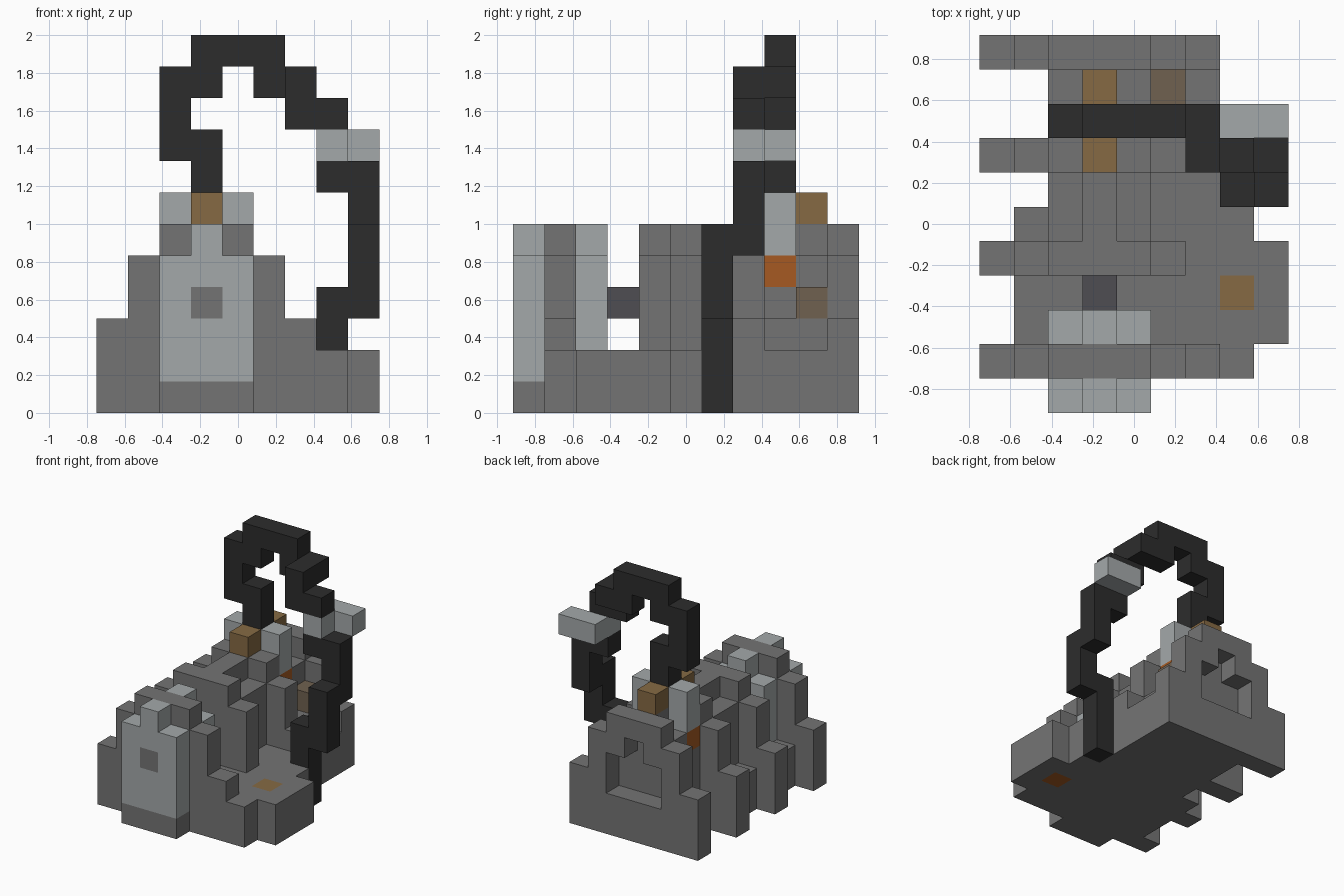
import bpy
import bmesh
from mathutils import Vector

old = bpy.data.objects.get("Cube")
if old:
    bpy.data.objects.remove(old, do_unlink=True)

U = 1 / 6                                   # block size
ORIGIN = Vector((-0.75, -11 / 12, 0))
cells = {}                                  # block position -> part name
part_colour = {}


def material(name, rgb):
    lin = [((c / 255 + 0.055) / 1.055) ** 2.4 for c in rgb] + [1]
    m = bpy.data.materials.new(name)
    m.use_nodes = True
    m.diffuse_color = lin
    m.node_tree.nodes["Principled BSDF"].inputs["Base Color"].default_value = lin
    return m


stone = material("stone grey", (116, 116, 116))
silver = material("light silver", (164, 169, 170))
black = material("black cable", (44, 44, 44))
bronze = material("bronze", (134, 106, 68))
dull = material("dull bronze", (112, 97, 80))
copper = material("copper orange", (166, 90, 34))
steel = material("dark steel", (78, 77, 82))


def box(part, mat, xs, ys, zs):
    """Fill an inclusive range of blocks; later parts replace earlier ones."""
    part_colour[part] = mat
    for x in range(xs[0], xs[-1] + 1):
        for y in range(ys[0], ys[-1] + 1):
            for z in range(zs[0], zs[-1] + 1):
                cells[x, y, z] = part


def carve(xs, ys, zs):
    for x in range(xs[0], xs[-1] + 1):
        for z in range(zs[0], zs[-1] + 1):
            cells.pop((x, ys[0], z), None)


# Base slab with the wide platform on the +x side
box("base", stone, (1, 6), (1, 5), (0, 1))
box("base", stone, (2, 6), (6, 9), (0, 1))
box("base", stone, (7,), (1, 5), (0, 1))
box("base", stone, (8,), (2, 4), (0, 1))

# Central engine body and ridge
box("body", stone, (2, 4), (5, 9), (0, 4))
box("body", stone, (3,), (5, 9), (5,))
box("body", stone, (5,), (8, 9), (2,))

# Four stepped fins
for y, name in ((1, "front_fin"), (4, "second_fin"), (7, "third_fin"), (10, "back_fin")):
    box(name, stone, (0, 6), (y,), (0, 1 if y == 4 else 2))
    box(name, stone, (0,), (y,), (2,))
    box(name, stone, (1, 5), (y,), (0, 4))
    box(name, stone, (2, 4), (y,), (5,))

# Recess in the back fin
carve((2, 4), (10,), (2, 3))
carve((3,), (10,), (4,))

# Light discs on both sides of the front fin, and the axle
for y, name in ((0, "front_plate"), (2, "inner_plate")):
    box(name, silver, (2, 4), (y,), (2, 4))
    box(name, silver, (3,), (y,), (5,))
box("front_plate", silver, (2, 4), (0,), (1,))
box("plate_foot", stone, (2, 4), (0,), (0,))
box("front_hub", stone, (3,), (0,), (3,))
box("axle", steel, (3,), (3,), (3,))

# Side terminals around the cable socket
for x in (2, 4):
    box("terminals", silver, (x,), (8,), (5, 6))
    box("terminal_feet", copper, (x,), (8,), (4,))
for y in (7, 9):
    box("socket_blocks", bronze, (3,), (y,), (6,))
box("side_knob", dull, (5,), (9,), (3,))
box("platform_stud", bronze, (7,), (3,), (1,))
box("stud_foot", copper, (7,), (3,), (0,))

# Cable: straight runs from the socket, over the top and down to the ground
path = [(3, 8, 6), (3, 8, 8), (2, 8, 8), (2, 8, 10), (3, 8, 10), (3, 8, 11),
        (5, 8, 11), (5, 8, 10), (6, 8, 10), (6, 7, 10), (6, 7, 9), (7, 7, 9),
        (7, 7, 7), (8, 7, 7), (8, 7, 5), (8, 6, 5), (8, 6, 3), (7, 6, 3), (7, 6, 0)]
for a, b in zip(path, path[1:]):
    box("cable", black, *(sorted(pair) for pair in zip(a, b)))

# Light connector in the cable
box("connector", silver, (7,), (7, 8), (8,))
box("connector", silver, (8,), (8,), (8,))


def build(part):
    """Make one mesh from a part's blocks, leaving out the hidden faces."""
    bm = bmesh.new()
    for cell, owner in cells.items():
        if owner != part:
            continue
        for axis in range(3):
            for sign in (-1, 1):
                n = Vector((0, 0, 0))
                n[axis] = sign
                if tuple(int(c + d) for c, d in zip(cell, n)) in cells:
                    continue
                u = Vector((0, 0, 0))
                u[(axis + 1) % 3] = 1
                v = n.cross(u)
                mid = Vector(cell) + Vector((0.5, 0.5, 0.5)) + n / 2
                corners = [mid + (u * p + v * q) / 2
                           for p, q in ((-1, -1), (1, -1), (1, 1), (-1, 1))]
                bm.faces.new([bm.verts.new(ORIGIN + c * U) for c in corners])
    bmesh.ops.remove_doubles(bm, verts=bm.verts, dist=0.001)
    mesh = bpy.data.meshes.new(part)
    bm.to_mesh(mesh)
    bm.free()
    mesh.materials.append(part_colour[part])
    bpy.context.collection.objects.link(bpy.data.objects.new(part, mesh))


for part_name in part_colour:
    build(part_name)
